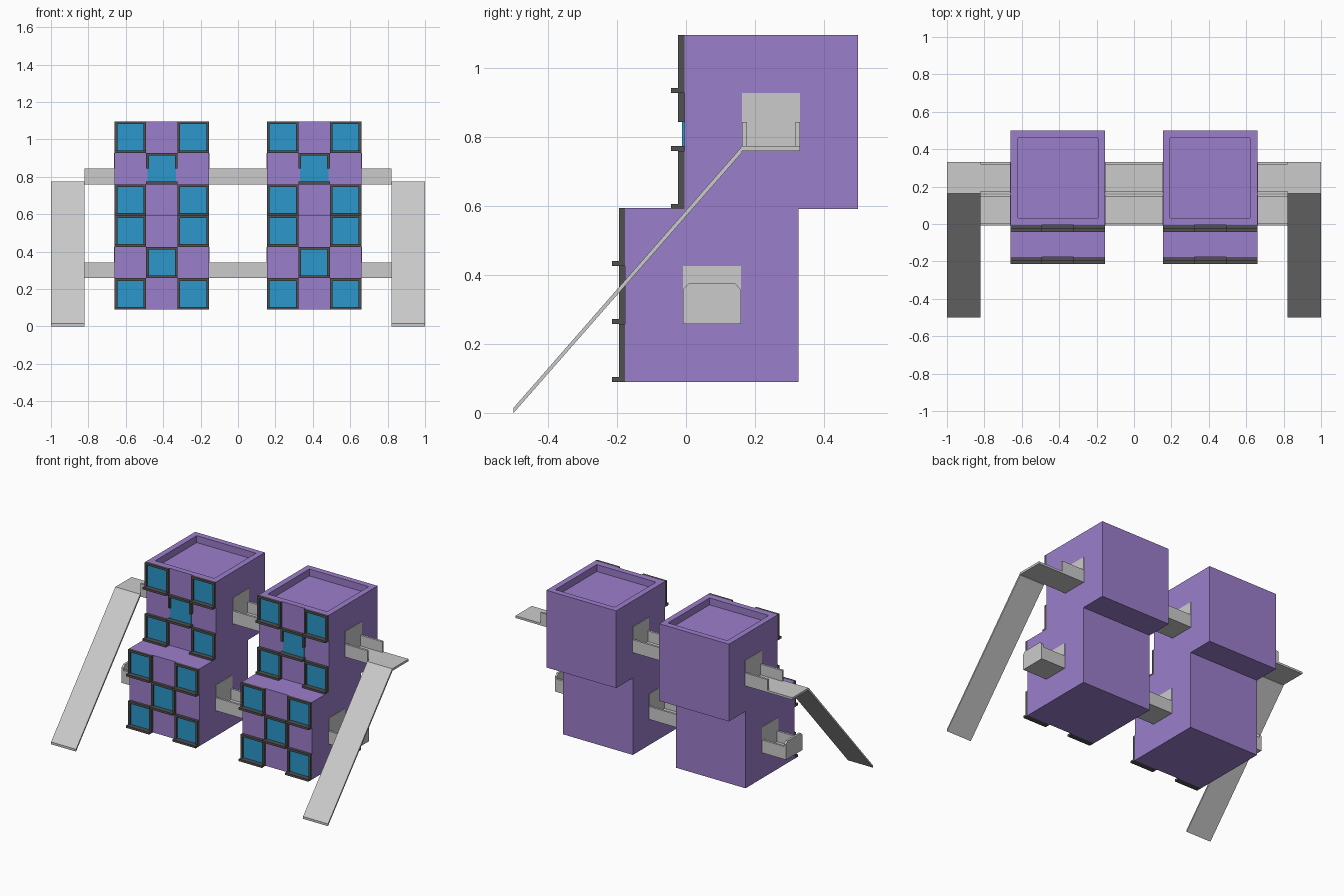
import bpy, bmesh

if "Cube" in bpy.data.objects:
    bpy.data.objects.remove(bpy.data.objects["Cube"])

C = 0.168          # one wall cell; each cube is three cells wide
CX = 0.407         # tower centre in x
T = 0.014          # sheet thickness of walkways


def material(name, rgb):
    m = bpy.data.materials.new(name)
    m.diffuse_color = (*rgb, 1)
    m.use_nodes = True
    m.node_tree.nodes["Principled BSDF"].inputs["Base Color"].default_value = m.diffuse_color
    return m


PURPLE = material("purple", (0.33, 0.21, 0.60))
BLUE = material("blue", (0.025, 0.31, 0.60))
DARK = material("dark", (0.08, 0.08, 0.08))


def finish(name, bm, mat=None):
    bmesh.ops.recalc_face_normals(bm, faces=bm.faces[:])
    me = bpy.data.meshes.new(name)
    bm.to_mesh(me)
    bm.free()
    ob = bpy.data.objects.new(name, me)
    if mat:
        me.materials.append(mat)
    bpy.context.collection.objects.link(ob)
    return ob


def add_box(bm, x, y, z):
    """Add a box from three (low, high) ranges."""
    vs = bmesh.ops.create_cube(bm, size=1)["verts"]
    for v in vs:
        v.co = [(a + b) / 2 + c * (b - a) for (a, b), c in zip((x, y, z), v.co)]


def boxes(name, ranges, mat=None):
    bm = bmesh.new()
    for r in ranges:
        add_box(bm, *r)
    return finish(name, bm, mat)


def prism(name, profile, x0, x1):
    """Extrude a (y, z) profile along x."""
    bm = bmesh.new()
    f = bm.faces.new([bm.verts.new((x0, y, z)) for y, z in profile])
    ext = bmesh.ops.extrude_face_region(bm, geom=[f])["geom"]
    bmesh.ops.translate(bm, vec=(x1 - x0, 0, 0),
                        verts=[g for g in ext if isinstance(g, bmesh.types.BMVert)])
    return finish(name, bm)


def cube(name, cx, y0, z0, recess):
    """Purple cube, optionally with a sunken square roof."""
    bm = bmesh.new()
    add_box(bm, (cx - 1.5 * C, cx + 1.5 * C), (y0, y0 + 3 * C), (z0, z0 + 3 * C))
    if recess:
        top = max(bm.faces, key=lambda f: f.calc_center_median().z)
        bmesh.ops.inset_region(bm, faces=[top], thickness=0.054)
        ext = bmesh.ops.extrude_face_region(bm, geom=[top])["geom"]
        bmesh.ops.translate(bm, vec=(0, 0, -0.045),
                            verts=[g for g in ext if isinstance(g, bmesh.types.BMVert)])
        if top.is_valid:
            bmesh.ops.delete(bm, geom=[top], context='FACES')
    finish(name, bm, PURPLE)


def window(x, y, z, half_sides=False):
    """Frame, projecting sill and pane filling one wall cell."""
    w, d = 0.014, 0.018
    x0, x1, z1 = x - C / 2, x + C / 2, z + C
    low = z + C / 2 if half_sides else z
    boxes("window_frame", [
        ((x0, x0 + w), (y - d, y), (low, z1)),
        ((x1 - w, x1), (y - d, y), (low, z1)),
        ((x0 + w, x1 - w), (y - d, y), (z1 - w, z1)),
        ((x0, x1), (y - 0.038, y), (z, z + w)),
    ], DARK)
    boxes("window_pane", [((x0 + 0.008, x1 - 0.008), (y - 0.006, y + 0.004),
                           (z + 0.008, z1 - 0.008))], BLUE)


UPPER = (-0.005, 0.592)
LOWER = (-0.177, 0.09)

# Towers with chequered windows and grey doors on both sides
for s in (-1, 1):
    for label, (y, z) in (("upper", UPPER), ("lower", LOWER)):
        cube(label + "_cube", s * CX, y, z, label == "upper")
        for i in range(3):
            for k in range(3):
                if (i + k) % 2 == 0:
                    window(s * CX + (i - 1) * C, y, z + k * C,
                           label == "upper" and i == 1)
        for e in (-1, 1):
            xf = s * CX + e * 1.5 * C
            boxes(label + "_door", [((xf - 0.003, xf + 0.003), (y + C, y + 2 * C),
                                     (z + C, z + 2 * C))])

# Walkways: a U-shaped channel in the middle and at each outer end
for label, (y, z) in (("upper", UPPER), ("lower", LOWER)):
    a, b, zb = y + C, y + 2 * C, z + C
    zt = zb + C / 2
    channel = [(a, zt), (a, zb), (b, zb), (b, zt), (b - T, zt),
               (b - T, zb + T), (a + T, zb + T), (a + T, zt)]
    inner, outer = CX - 1.5 * C, CX + 1.5 * C
    for x0, x1 in ((-inner, inner), (outer, 0.82), (-0.82, -outer)):
        prism(label + "_walkway", channel, x0, x1)

# Chamfered end boards of the lower walkway, landings and ramps of the upper one
a, zb = LOWER[0] + C, LOWER[1] + C
end = [(a, zb), (a + C, zb), (a + C, zb + 0.1), (a + C - 0.016, zb + 0.117),
       (a + 0.016, zb + 0.117), (a, zb + 0.1)]
ya, za = UPPER[0] + C, UPPER[1] + C
ramp = [(-0.5, 0), (ya, za - 0.004), (ya, za + T), (-0.5, 0.015)]
for s in (-1, 1):
    prism("end_board", end, s * 0.82, s * 0.834)
    boxes("landing", [(sorted((s * 0.82, s * 1.0)), (ya, ya + C), (za, za + T))])
    prism("ramp", ramp, s * 0.82, s * 1.0)
